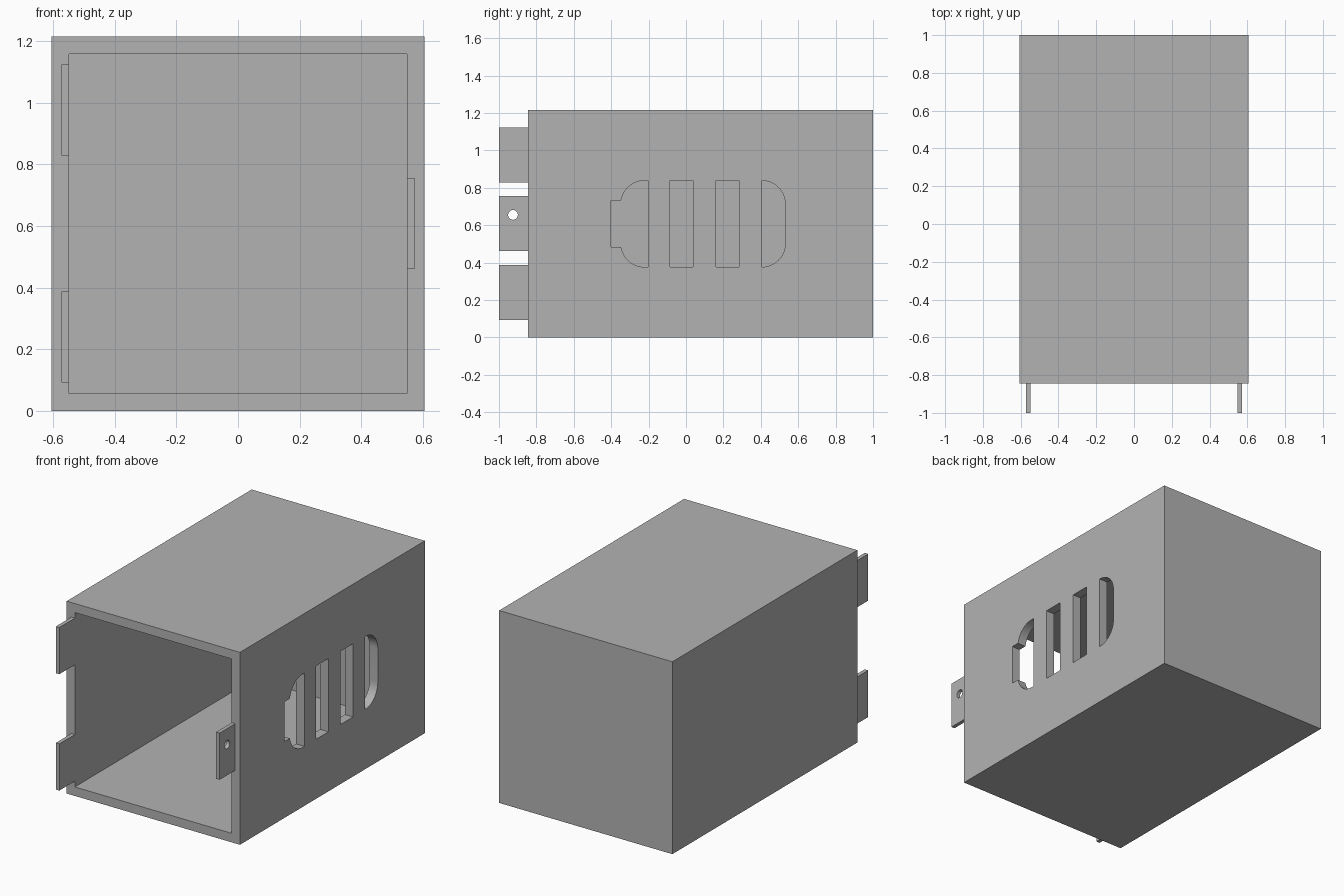
import bpy, bmesh
from math import cos, sin, pi, radians

if "Cube" in bpy.data.objects:
    bpy.data.objects.remove(bpy.data.objects["Cube"])

# One plain grey finish
GREY = (0.45, 0.45, 0.45, 1)
grey = bpy.data.materials.new("plain grey")
grey.use_nodes = True
grey.diffuse_color = GREY
grey.node_tree.nodes["Principled BSDF"].inputs["Base Color"].default_value = GREY

HALF_W, HEIGHT = 0.605, 1.215
FRONT, BACK = -0.845, 1.0
WALL = 0.057
INNER = HALF_W - WALL
MID = HEIGHT / 2


def prism(name, outline, x0, x1):
    """Extrude a (y, z) outline along x."""
    bm = bmesh.new()
    face = bm.faces.new([bm.verts.new((x0, y, z)) for y, z in outline])
    ext = bmesh.ops.extrude_face_region(bm, geom=[face])
    verts = [v for v in ext["geom"] if isinstance(v, bmesh.types.BMVert)]
    bmesh.ops.translate(bm, verts=verts, vec=(x1 - x0, 0, 0))
    bmesh.ops.recalc_face_normals(bm, faces=bm.faces)
    mesh = bpy.data.meshes.new(name)
    bm.to_mesh(mesh)
    bm.free()
    mesh.materials.append(grey)
    obj = bpy.data.objects.new(name, mesh)
    bpy.context.collection.objects.link(obj)
    return obj


def rect(y0, y1, z0, z1):
    return [(y0, z0), (y1, z0), (y1, z1), (y0, z1)]


def arc(cy, cz, r, start, end, steps=12):
    angles = [radians(start + (end - start) * i / steps) for i in range(steps + 1)]
    return [(cy + r * cos(a), cz + r * sin(a)) for a in angles]


def cut(obj, cutter):
    """Subtract the cutter, then discard it."""
    mod = obj.modifiers.new("cut", "BOOLEAN")
    mod.operation, mod.solver, mod.object = "DIFFERENCE", "EXACT", cutter
    bpy.context.view_layer.objects.active = obj
    bpy.ops.object.modifier_apply(modifier=mod.name)
    bpy.data.objects.remove(cutter)


# Hollow case, open at the front
case = prism("case", rect(FRONT, BACK, 0, HEIGHT), -HALF_W, HALF_W)
cut(case, prism("cavity", rect(FRONT - 0.1, BACK - WALL, WALL, HEIGHT - WALL), -INNER, INNER))

# Grille in the right-hand wall: rounded ends, two straight slots
LOW, HIGH, R = MID - 0.231, MID + 0.231, 0.126
NOTCH = 0.125
left_c, right_c = -0.222, 0.405
side = left_c - R
front_slot = ([(-0.203, HIGH)] + arc(left_c, HIGH - R, R, 90, 180)
              + [(side, MID + NOTCH), (-0.4, MID + NOTCH)]
              + [(-0.4, MID - NOTCH), (side, MID - NOTCH)]
              + arc(left_c, LOW + R, R, 180, 270) + [(-0.203, LOW)])
# Keep the curve only where it lies beyond the notch
front_slot = [p for p in front_slot if not (abs(p[1] - MID) < NOTCH - 0.001)]
back_slot = arc(right_c, LOW + R, R, -90, 0) + arc(right_c, HIGH - R, R, 0, 90)
slots = [front_slot, rect(-0.086, 0.038, LOW, HIGH), rect(0.16, 0.283, LOW, HIGH), back_slot]
for outline in slots:
    cut(case, prism("slot", outline, INNER - 0.05, HALF_W + 0.05))

# Locking tabs, flush with the inner wall faces
TAB = 0.024
for name, sgn, z0 in (("lower_left_tab", -1, 0.093), ("upper_left_tab", -1, 0.828),
                      ("right_tab", 1, 0.461)):
    tab = prism(name, rect(-1, FRONT, z0, z0 + 0.295), sgn * INNER, sgn * (INNER + TAB))
    if sgn > 0:
        hole = arc(-0.925, 0.655, 0.026, 0, 345, 23)
        cut(tab, prism("hole", hole, INNER - 0.05, INNER + 0.1))

# Crisp edges, smooth curved cut walls
bpy.ops.object.select_all(action="DESELECT")
for obj in bpy.context.collection.objects:
    if obj.type == "MESH" and (obj.name == "case" or obj.name.endswith("_tab")):
        obj.select_set(True)
bpy.ops.object.shade_smooth_by_angle(angle=radians(30))
